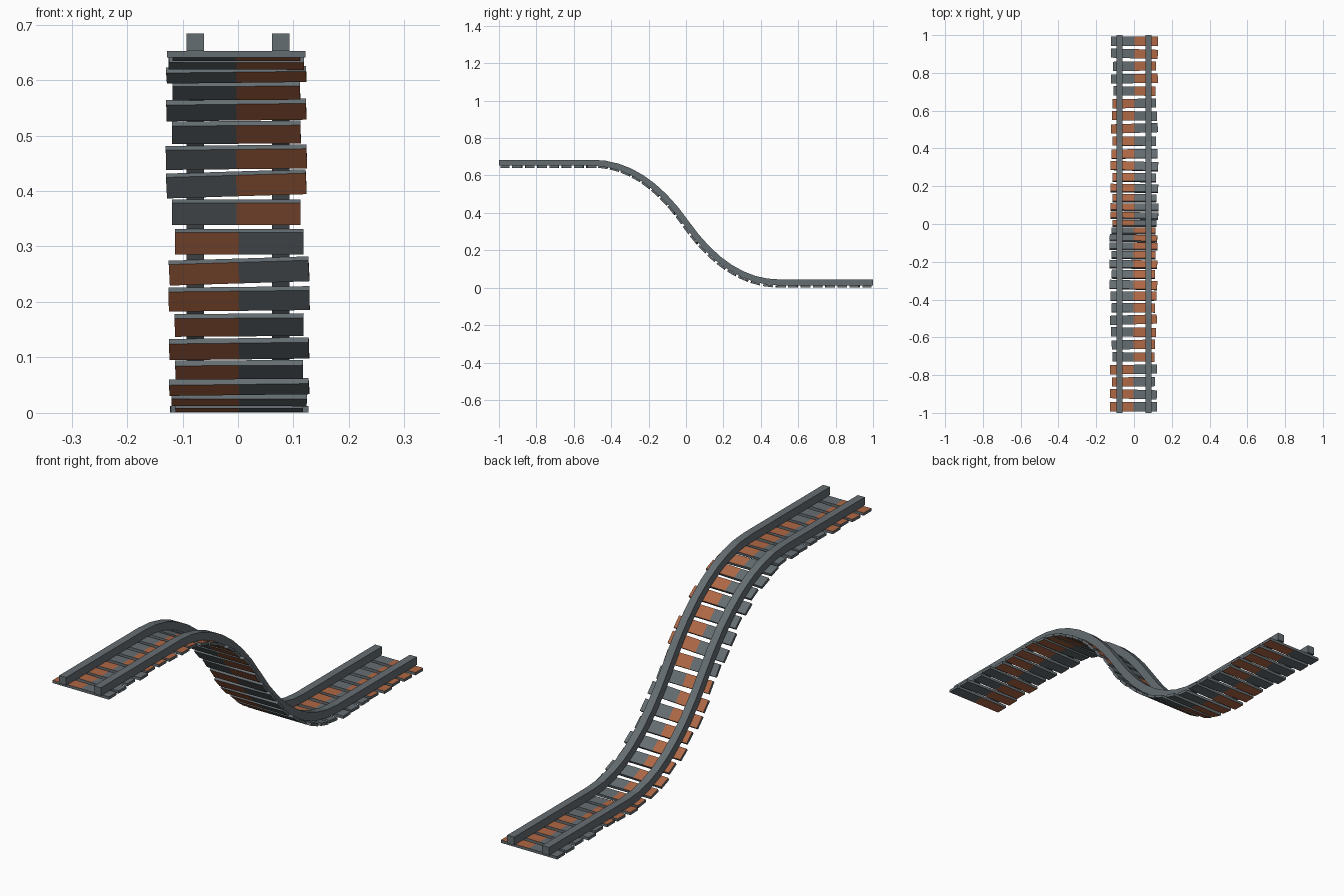
import bpy, bmesh, math
from mathutils import Vector, Matrix

if "Cube" in bpy.data.objects:
    bpy.data.objects.remove(bpy.data.objects["Cube"])

def material(name, rgb):
    m = bpy.data.materials.new(name)
    m.diffuse_color = (*rgb, 1)
    m.use_nodes = True
    m.node_tree.nodes["Principled BSDF"].inputs["Base Color"].default_value = m.diffuse_color
    return m

STEEL = material("steel grey", (0.13, 0.155, 0.168))
RUST = material("rust orange", (0.43, 0.138, 0.06))

RAIL_W, RAIL_H = 0.031, 0.032
TIE_T, TIE_W = 0.011, 0.049
TOP, MID, LOW = 0.668, 0.348, 0.028     # rail centre heights

def half_curve(t):
    # quadratic bend from the flat upper run down to the midpoint
    y = -0.5 * (1 - t) ** 2 - 0.448 * t * (1 - t)
    return Vector((0, y, TOP - (TOP - MID) * t * t))

def centre_path(n):
    up = [half_curve(i / n) for i in range(n + 1)]
    down = [Vector((0, -p.y, 2 * MID - p.z)) for p in reversed(up[:-1])]
    return [Vector((0, -1, TOP))] + up + down + [Vector((0, 1, LOW))]

def finish(bm, name, mats):
    bmesh.ops.recalc_face_normals(bm, faces=bm.faces)
    me = bpy.data.meshes.new(name)
    bm.to_mesh(me)
    bm.free()
    for m in mats:
        me.materials.append(m)
    ob = bpy.data.objects.new(name, me)
    bpy.context.collection.objects.link(ob)
    return ob

def normal_of(d):
    return Vector((0, -d.z, d.y)).normalized()

# Rails: square section swept along the path
def rail(name, x):
    pts = centre_path(8)
    bm = bmesh.new()
    rings = []
    for i, p in enumerate(pts):
        if i in (0, len(pts) - 1):
            d = Vector((0, 1, 0))
        else:
            d = (pts[i + 1] - p).normalized() + (p - pts[i - 1]).normalized()
        n = normal_of(d)
        rings.append([bm.verts.new(p + Vector((x + a * RAIL_W / 2, 0, 0)) + n * b * RAIL_H / 2)
                      for a, b in ((-1, -1), (1, -1), (1, 1), (-1, 1))])
    for r, s in zip(rings, rings[1:]):
        for j in range(4):
            k = (j + 1) % 4
            bm.faces.new((r[j], r[k], s[k], s[j]))
    bm.faces.new(rings[0])
    bm.faces.new(rings[-1])
    finish(bm, name, [STEEL])

rail("left_rail", -0.077)
rail("right_rail", 0.077)

# Sleepers: evenly spaced by arc length, slightly uneven, two-coloured
path = centre_path(60)
lengths = [0]
for a, b in zip(path, path[1:]):
    lengths.append(lengths[-1] + (b - a).length)

def at(s):
    for i in range(len(path) - 1):
        if s <= lengths[i + 1]:
            d = (path[i + 1] - path[i]).normalized()
            return path[i] + d * (s - lengths[i]), d
    return path[-1], Vector((0, 1, 0))

HALF = (.116, .126, .127, .116, .126, .115, .126, .122, .115,
        .124, .119, .115, .111, .124, .114, .124, .125)
YAW = (0, -.04, -.015, -.01, -.02, -.01, -.03, .01, -.01,
       .03, -.02, .02, -.01, .02, .01, -.03, .0)

def sleeper(name, s, half, yaw, shift, rust_left):
    p, d = at(s)
    n = normal_of(d)
    centre = p - n * (RAIL_H + TIE_T) / 2 + Vector((shift, 0, 0))
    frame = Matrix((Vector((1, 0, 0)), d, n)).transposed().to_4x4()
    place = Matrix.Translation(centre) @ frame @ Matrix.Rotation(yaw, 4, 'Z')
    bm = bmesh.new()
    bmesh.ops.create_cube(bm, size=1, matrix=Matrix.Diagonal((2 * half, TIE_W, TIE_T, 1)))
    bmesh.ops.bisect_plane(bm, geom=bm.verts[:] + bm.edges[:] + bm.faces[:],
                           plane_co=(0, 0, 0), plane_no=(1, 0, 0))
    bm.normal_update()
    for f in bm.faces:
        left = f.calc_center_median().x < 0
        f.material_index = int(abs(f.normal.z) > 0.5 and left == rust_left)
    bm.transform(place)
    finish(bm, name, [STEEL, RUST])

COUNT = 34
step = lengths[-1] / COUNT
for i in range(COUNT):
    far = i >= COUNT // 2
    k = i - COUNT // 2 if far else COUNT // 2 - 1 - i
    rust_left = k < 12 if far else k > 12
    shift = 0.002 if far else -0.003
    sleeper(f"sleeper_{i + 1}", (i + 0.5) * step, HALF[k], YAW[k], shift, rust_left)
